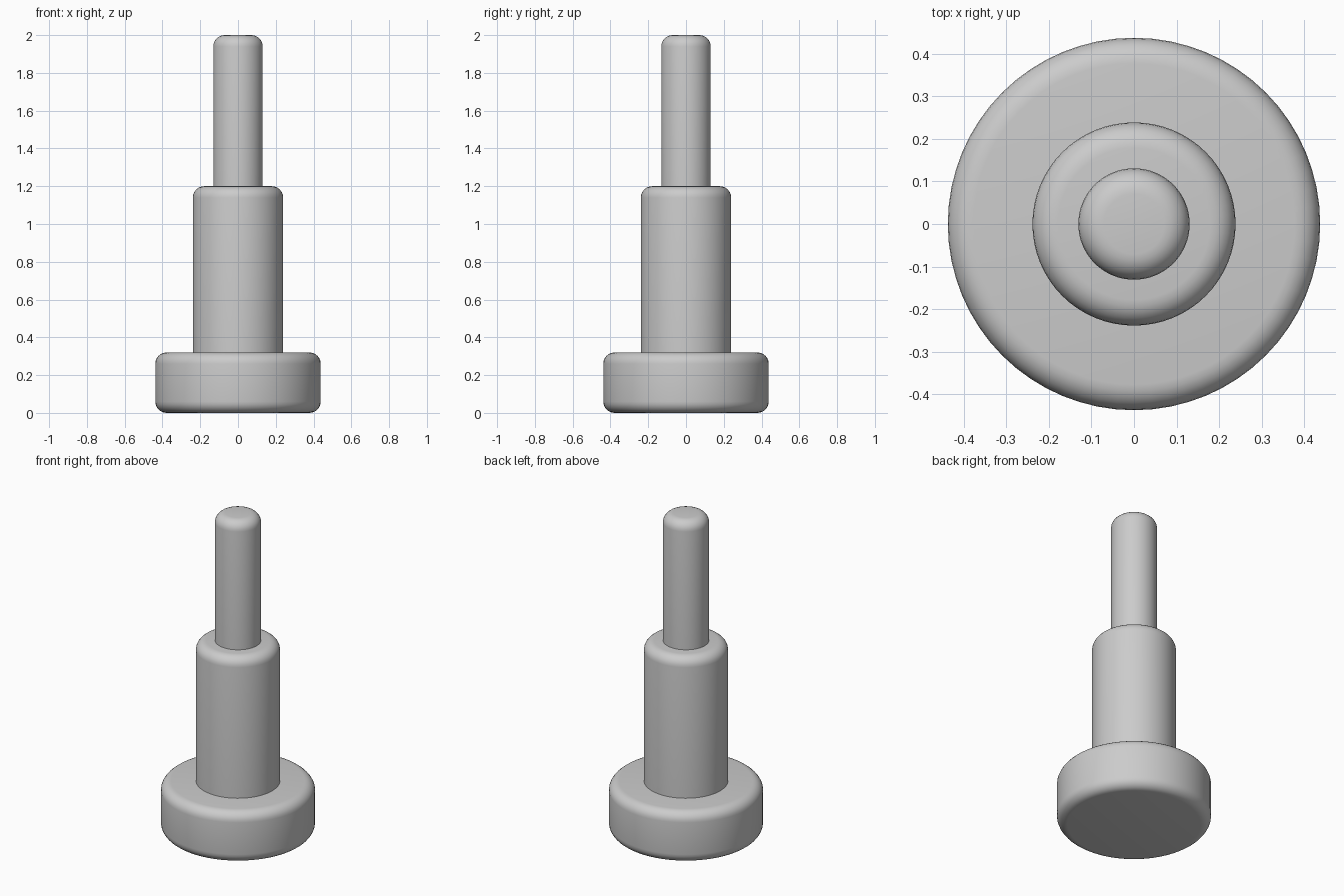
import bpy
import bmesh
import math

cube = bpy.data.objects.get("Cube")
if cube:
    bpy.data.objects.remove(cube, do_unlink=True)

# Single plain grey finish
grey = bpy.data.materials.new("light_grey")
grey.use_nodes = True
colour = (0.6, 0.6, 0.6, 1.0)
grey.diffuse_color = colour
grey.node_tree.nodes["Principled BSDF"].inputs["Base Color"].default_value = colour

ROUND = 0.06


def rounded_cylinder(name, radius, bottom, top, round_bottom=False):
    """Upright cylinder with a rounded top rim and, if asked, bottom rim."""
    bm = bmesh.new()
    bmesh.ops.create_cone(bm, cap_ends=True, segments=64, radius1=radius,
                          radius2=radius, depth=top - bottom)
    bmesh.ops.translate(bm, verts=bm.verts, vec=(0, 0, (top + bottom) / 2))
    middle = (top + bottom) / 2
    rims = [e for e in bm.edges
            if abs(e.verts[0].co.z - e.verts[1].co.z) < 1e-4
            and (round_bottom or e.verts[0].co.z > middle)]
    bmesh.ops.bevel(bm, geom=rims, offset=ROUND, offset_type='OFFSET',
                    segments=6, profile=0.5, affect='EDGES')
    mesh = bpy.data.meshes.new(name)
    bm.to_mesh(mesh)
    bm.free()
    mesh.materials.append(grey)
    obj = bpy.data.objects.new(name, mesh)
    bpy.context.collection.objects.link(obj)
    bpy.ops.object.select_all(action='DESELECT')
    obj.select_set(True)
    bpy.context.view_layer.objects.active = obj
    bpy.ops.object.shade_smooth_by_angle(angle=math.radians(30))
    return obj


# Stepped stack: wide foot, body and slim pin, each sunk a little into the last
rounded_cylinder("base_disc", 0.438, 0.0, 0.32, round_bottom=True)
rounded_cylinder("body_shaft", 0.239, 0.30, 1.20)
rounded_cylinder("top_pin", 0.131, 1.18, 2.0)
